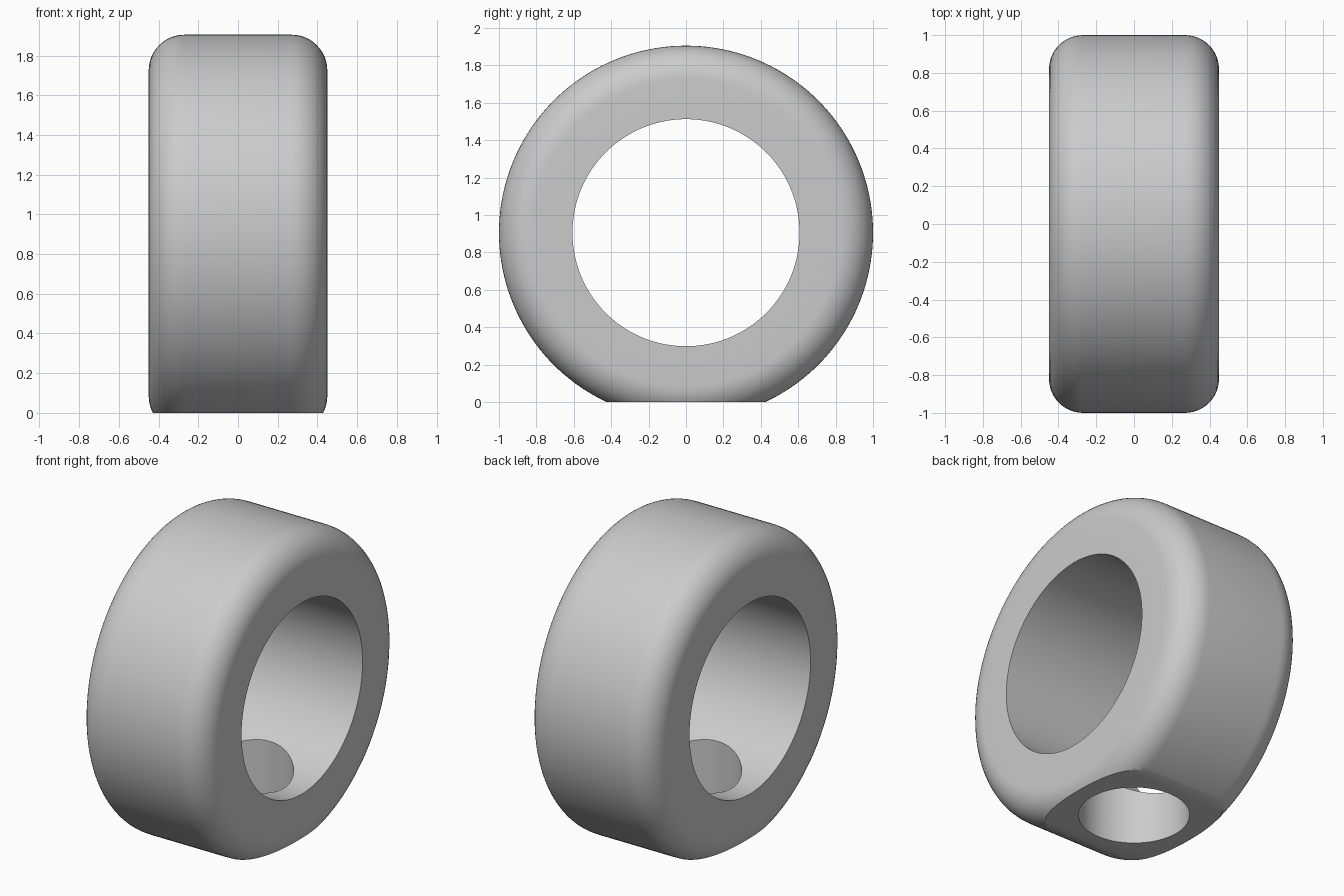
import bpy, bmesh
from math import sin, cos, pi

if "Cube" in bpy.data.objects:
    bpy.data.objects.remove(bpy.data.objects["Cube"])

R, BORE, HALF, FILLET = 1.0, 0.607, 0.45, 0.18
CENTRE_Z, HOLE_R, SEG = 0.905, 0.32, 160

# Ring cross-section (x, radius): square bore corners, rounded outer corners
profile = [(HALF, BORE)]
for side, start in ((1, 0), (-1, pi / 2)):
    for i in range(13):
        a = start + i / 12 * pi / 2
        profile.append((side * (HALF - FILLET) + FILLET * cos(a),
                        R - FILLET + FILLET * sin(a)))
profile.append((-HALF, BORE))

# Revolve the section around the x axis
bm = bmesh.new()
loops = []
for s in range(SEG):
    t = 2 * pi * s / SEG
    loops.append([bm.verts.new((x, r * sin(t), CENTRE_Z + r * cos(t))) for x, r in profile])
n = len(profile)
for s in range(SEG):
    a, b = loops[s], loops[(s + 1) % SEG]
    for i in range(n):
        j = (i + 1) % n
        bm.faces.new((a[i], a[j], b[j], b[i]))
bmesh.ops.recalc_face_normals(bm, faces=bm.faces)
mesh = bpy.data.meshes.new("ring")
bm.to_mesh(mesh)
bm.free()
ring = bpy.data.objects.new("ring", mesh)
bpy.context.collection.objects.link(ring)


def cut(cutter, name):
    """Subtract the cutter from the ring and delete it."""
    cutter.name = name
    cutter.hide_render = True
    mod = ring.modifiers.new(name, 'BOOLEAN')
    mod.operation, mod.solver, mod.object = 'DIFFERENCE', 'EXACT', cutter
    bpy.context.view_layer.objects.active = ring
    bpy.ops.object.modifier_apply(modifier=name)
    bpy.data.objects.remove(cutter)


# Flat foot at z = 0
bpy.ops.mesh.primitive_cube_add(size=3, location=(0, 0, -1.5))
cut(bpy.context.object, "foot_cutter")

# Vertical screw hole from the foot into the bore
bpy.ops.mesh.primitive_cylinder_add(vertices=96, radius=HOLE_R, depth=1.2, location=(0, 0, 0.1))
cut(bpy.context.object, "hole_cutter")

# Smooth shading with crisp cut edges
bpy.ops.object.select_all(action='DESELECT')
ring.select_set(True)
bpy.context.view_layer.objects.active = ring
bpy.ops.object.shade_smooth_by_angle()
